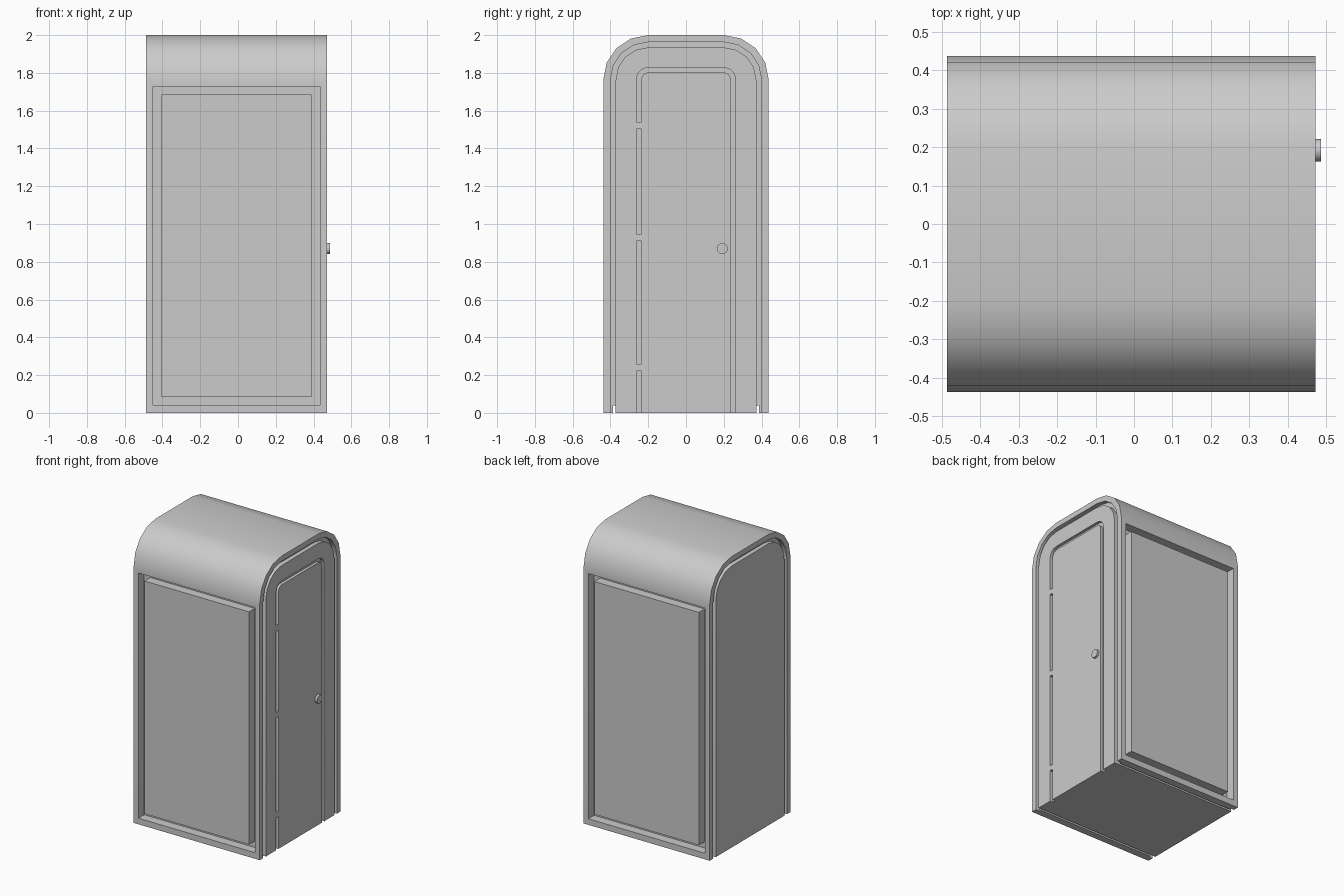
import bpy, bmesh, math

if "Cube" in bpy.data.objects:
    bpy.data.objects.remove(bpy.data.objects["Cube"])

X0, X1 = -0.487, 0.472   # rear and door end of the cabin


def arch(w, top, r, base=0.0, n=4):
    """Round-shouldered arch outline in (y, z), from foot to foot."""
    right = [(w, base)]
    for i in range(n + 1):
        a = math.pi / 2 * i / n
        right.append((w - r + r * math.cos(a), top - r + r * math.sin(a)))
    return right + [(-y, z) for y, z in reversed(right)]


def prism(name, outline, x0, x1):
    """Extrude a (y, z) outline along x."""
    bm = bmesh.new()
    f = bm.faces.new([bm.verts.new((x0, y, z)) for y, z in outline])
    ext = bmesh.ops.extrude_face_region(bm, geom=[f])["geom"]
    bmesh.ops.translate(bm, vec=(x1 - x0, 0, 0),
                        verts=[v for v in ext if isinstance(v, bmesh.types.BMVert)])
    bmesh.ops.recalc_face_normals(bm, faces=bm.faces)
    me = bpy.data.meshes.new(name)
    bm.to_mesh(me)
    bm.free()
    ob = bpy.data.objects.new(name, me)
    bpy.context.collection.objects.link(ob)
    return ob


def box(name, x0, x1, y0, y1, z0, z1):
    return prism(name, [(y0, z0), (y1, z0), (y1, z1), (y0, z1)], x0, x1)


def band(outer, inner):
    """U-shaped strip between two arches."""
    return outer + inner[::-1]


def activate(ob):
    bpy.ops.object.select_all(action='DESELECT')
    ob.select_set(True)
    bpy.context.view_layer.objects.active = ob


def boolean(target, tool, op='DIFFERENCE'):
    activate(target)
    m = target.modifiers.new("cut", 'BOOLEAN')
    m.operation, m.solver, m.object = op, 'EXACT', tool
    bpy.ops.object.modifier_apply(modifier=m.name)
    bpy.data.objects.remove(tool)


# Cabin with rounded roof
cabin = prism("cabin", arch(0.438, 2.0, 0.237), X0, X1)

# Arched groove in both ends
rim = band(arch(0.40, 1.963, 0.20, -0.02), arch(0.372, 1.935, 0.172, -0.02))
boolean(cabin, prism("front_groove", rim, X1 - 0.03, X1 + 0.02))
boolean(cabin, prism("rear_groove", rim, X0 - 0.02, X0 + 0.03))

# Door outline groove
door = band(arch(0.262, 1.828, 0.062, -0.02), arch(0.236, 1.802, 0.036, -0.02))
boolean(cabin, prism("door_groove", door, X1 - 0.02, X1 + 0.02))

# Framed side panels and the slots under them
for s in (-1, 1):
    ya, yb = sorted((s * 0.376, s * 0.46))
    moat = box("panel_moat", -0.45, 0.435, ya, yb, 0.042, 1.727)
    boolean(moat, box("panel_core", -0.405, 0.39, ya - 0.02, yb + 0.02, 0.085, 1.685))
    boolean(cabin, moat)
    ya, yb = sorted((s * 0.372, s * 0.387))
    boolean(cabin, box("floor_slot", X0 - 0.02, X1 + 0.02, ya, yb, -0.02, 0.038))

# Hinges bridging the door groove
for i, z in enumerate((0.24, 0.928, 1.522)):
    box(f"hinge_{i + 1}", X1 - 0.021, X1, -0.262, -0.236, z - 0.018, z + 0.018)

# Door knob
N = 16
knob = prism("door_knob", [(0.192 + 0.029 * math.cos(math.tau * i / N),
                            0.87 + 0.029 * math.sin(math.tau * i / N)) for i in range(N)],
             X1 - 0.005, 0.487)

for ob in (cabin, knob):
    activate(ob)
    bpy.ops.object.shade_smooth_by_angle(angle=math.radians(30))
